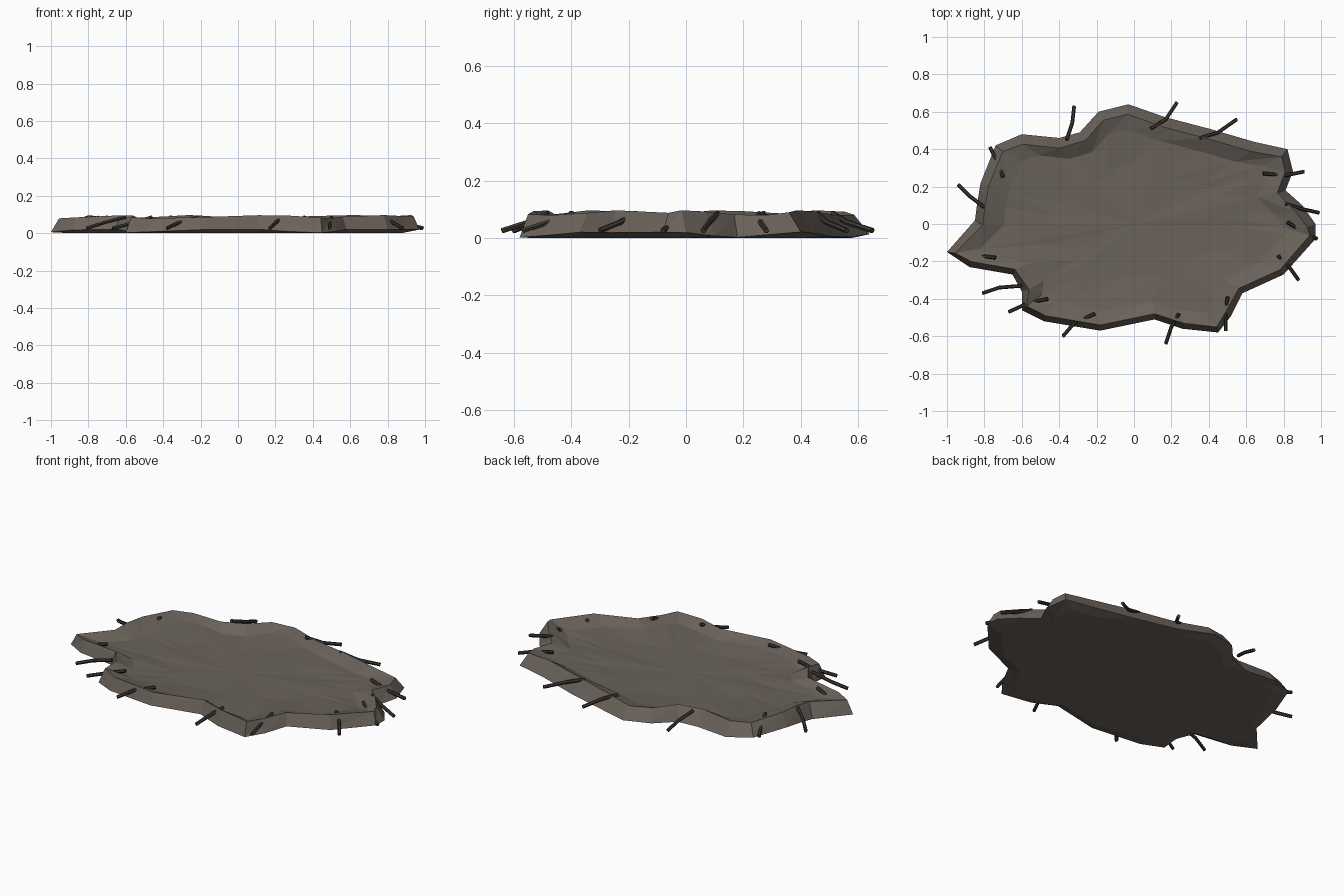
import bpy, bmesh, math
from mathutils import Vector

cube = bpy.data.objects.get("Cube")
if cube:
    bpy.data.objects.remove(cube, do_unlink=True)


def make_material(name, colour):
    mat = bpy.data.materials.new(name)
    mat.use_nodes = True
    mat.diffuse_color = (*colour, 1)
    shader = next(n for n in mat.node_tree.nodes if n.type == 'BSDF_PRINCIPLED')
    shader.inputs["Base Color"].default_value = (*colour, 1)
    return mat


earth = make_material("grey brown earth", (0.145, 0.123, 0.104))
wood = make_material("dark wood", (0.045, 0.039, 0.034))


def finish(bm, name, mat):
    bmesh.ops.recalc_face_normals(bm, faces=bm.faces)
    mesh = bpy.data.meshes.new(name)
    bm.to_mesh(mesh)
    bm.free()
    mesh.materials.append(mat)
    obj = bpy.data.objects.new(name, mesh)
    bpy.context.collection.objects.link(obj)
    return obj


# Ragged outline in hundredths, counter-clockwise
outline = [(97, -8), (97, 0), (90, 10), (81, 18), (85, 28), (82, 40), (64, 44),
           (40, 51), (17, 57), (-3, 64), (-19, 60), (-29, 49), (-40, 46),
           (-60, 48), (-74, 42), (-82, 22), (-84, 10), (-85, 2), (-100, -15),
           (-88, -23), (-65, -27), (-60, -36), (-60, -46), (-48, -52),
           (-18, -57), (11, -51), (26, -56), (45, -58), (52, -49), (58, -37),
           (80, -27)]
outer = [Vector(p) / 100 for p in outline]
count = len(outer)


def inward(i):
    along = (outer[(i + 1) % count] - outer[i - 1]).normalized()
    return Vector((-along.y, along.x))


# The rim is narrow at the front and wider at the back
rim = []
for i, p in enumerate(outer):
    n = inward(i)
    rim.append(p + n * (0.042 - 0.012 * n.y))


# Nest bed: underside, sloping wall, raised rim and shallow dish
def ring(bm, points, scale, height, wave, phase):
    return [bm.verts.new((p.x * scale, p.y * scale,
                          height + wave * math.sin(i * 1.3 + phase)))
            for i, p in enumerate(points)]


def bridge(bm, a, b):
    for i in range(count):
        j = (i + 1) % count
        bm.faces.new((a[i], a[j], b[j]))
        bm.faces.new((a[i], b[j], b[i]))


def cap(bm, loop, height):
    centre = bm.verts.new((0, 0, height))
    for i in range(count):
        bm.faces.new((loop[i], loop[(i + 1) % count], centre))


bm = bmesh.new()
rings = [ring(bm, outer, 0.9, 0, 0, 0),
         ring(bm, outer, 1, 0.012, 0.010, 1),
         ring(bm, rim, 1, 0.088, 0.009, 0),
         ring(bm, rim, 0.86, 0.058, 0.006, 2),
         ring(bm, rim, 0.55, 0.048, 0.003, 4)]
for lower, upper in zip(rings, rings[1:]):
    bridge(bm, lower, upper)
cap(bm, rings[0], 0.006)
cap(bm, rings[-1], 0.045)
finish(bm, "nest_bed", earth)

# Twigs piercing the rim: inner end, bend and outer tip, in hundredths
twigs = [((-36, 45), (-33, 54), (-32, 63)), ((9, 51), (17, 56), (23, 65)),
         ((35, 46), (45, 49), (55, 56)), ((69, 27), (81, 26), (91, 28)),
         ((81, 11), (90, 8), (99, 6)), ((82, 1), (90, -4), (98, -8)),
         ((77, -17), (83, -23), (88, -30)), ((50, -39), (49, -48), (49, -57)),
         ((24, -48), (20, -55), (17, -64)), ((-21, -48), (-32, -53), (-38, -60)),
         ((-46, -40), (-56, -42), (-67, -47)), ((-60, -33), (-72, -34), (-81, -37)),
         ((-74, -18), (-83, -17), (-88, -17)), ((-80, 9), (-88, 15), (-94, 21)),
         ((-70, 25), (-73, 33), (-77, 41))]
heights = (0.086, 0.055, 0.026)
radius, sides = 0.010, 6


def twig(points, name):
    path = [Vector((x / 100, y / 100, z)) for (x, y), z in zip(points, heights)]
    along = (path[-1] - path[0]).normalized()
    side = along.cross(Vector((0, 0, 1))).normalized()
    up = side.cross(along)
    bm = bmesh.new()
    loops = []
    for centre in path:
        loops.append([])
        for k in range(sides):
            a = math.tau * k / sides
            loops[-1].append(bm.verts.new(
                centre + radius * (side * math.cos(a) + up * math.sin(a))))
    for a, b in zip(loops, loops[1:]):
        for k in range(sides):
            j = (k + 1) % sides
            bm.faces.new((a[k], a[j], b[j], b[k]))
    bm.faces.new(loops[0])
    bm.faces.new(loops[-1])
    finish(bm, name, wood)


for number, points in enumerate(twigs, 1):
    twig(points, f"twig_{number}")
